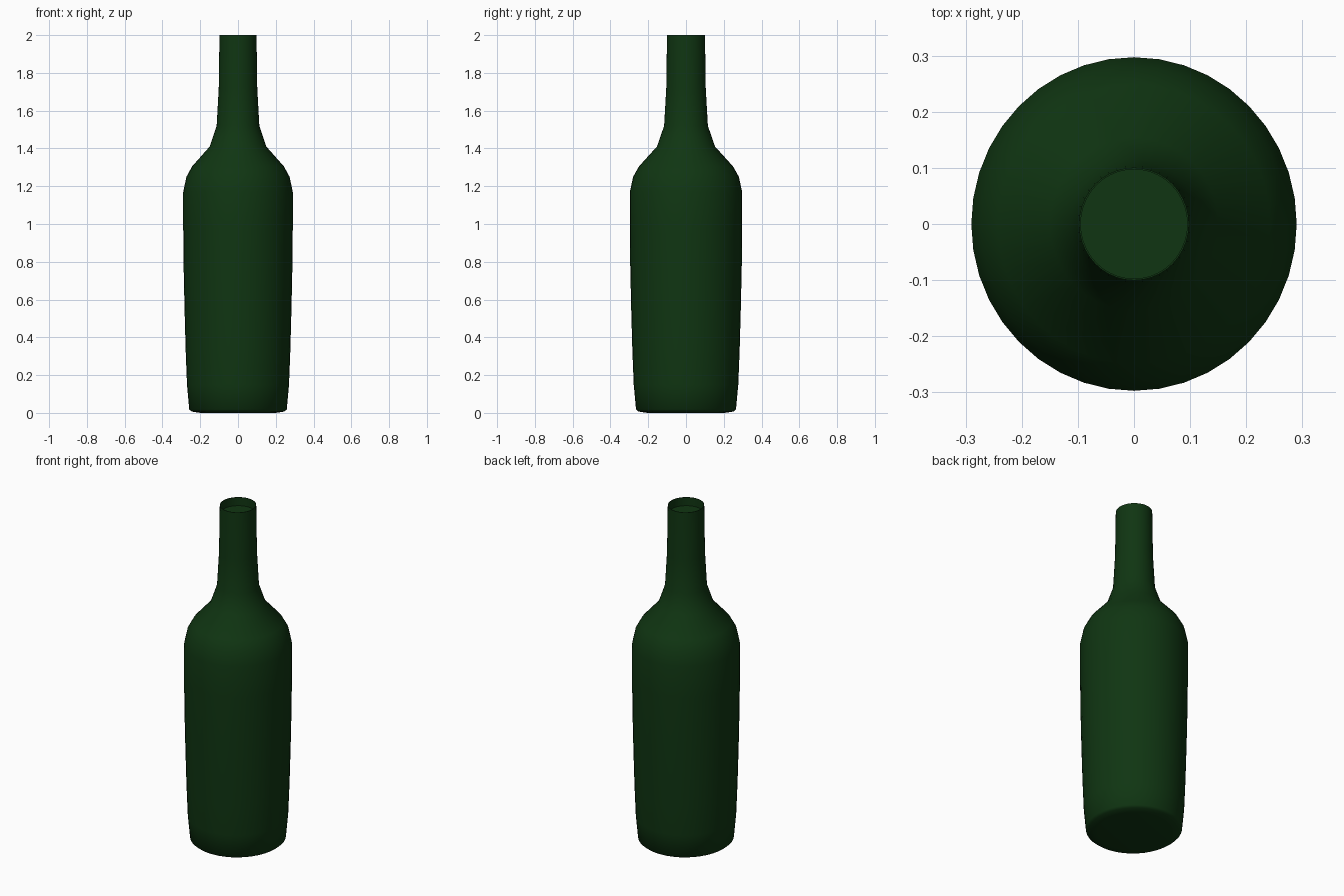
import bpy, bmesh
from math import cos, sin, pi, radians

if "Cube" in bpy.data.objects:
    bpy.data.objects.remove(bpy.data.objects["Cube"])

SIDES = 40
Y_STRETCH = 1.025  # body is very slightly deeper than wide

# (radius, height) from base centre up, over the lip to the recessed mouth
PROFILE = [
    (0.20, 0.0), (0.245, 0.007), (0.258, 0.018), (0.270, 0.15), (0.277, 0.33),
    (0.283, 0.55), (0.288, 0.78), (0.290, 0.98), (0.290, 1.17), (0.273, 1.25),
    (0.243, 1.305), (0.150, 1.41), (0.113, 1.52), (0.102, 1.72), (0.098, 2.0),
    (0.095, 2.0), (0.095, 1.95),
]

# Revolve the profile into a closed bottle
bm = bmesh.new()
rings = []
for r, z in PROFILE:
    rings.append([bm.verts.new((r * cos(2 * pi * i / SIDES),
                                r * Y_STRETCH * sin(2 * pi * i / SIDES), z))
                  for i in range(SIDES)])
for low, high in zip(rings, rings[1:]):
    for i in range(SIDES):
        j = (i + 1) % SIDES
        bm.faces.new((low[i], low[j], high[j], high[i]))
bm.faces.new(rings[0][::-1])  # base
bm.faces.new(rings[-1])       # floor of the mouth
bmesh.ops.recalc_face_normals(bm, faces=bm.faces)

mesh = bpy.data.meshes.new("bottle")
bm.to_mesh(mesh)
bm.free()
bottle = bpy.data.objects.new("bottle", mesh)
bpy.context.collection.objects.link(bottle)

# Dark green glass
glass = bpy.data.materials.new("green_glass")
glass.diffuse_color = (0.005, 0.036, 0.006, 1)
glass.use_nodes = True
glass.node_tree.nodes["Principled BSDF"].inputs["Base Color"].default_value = glass.diffuse_color
mesh.materials.append(glass)

# Smooth sides, crisp lip and base edge
bpy.context.view_layer.objects.active = bottle
bottle.select_set(True)
bpy.ops.object.shade_smooth_by_angle(angle=radians(50))
